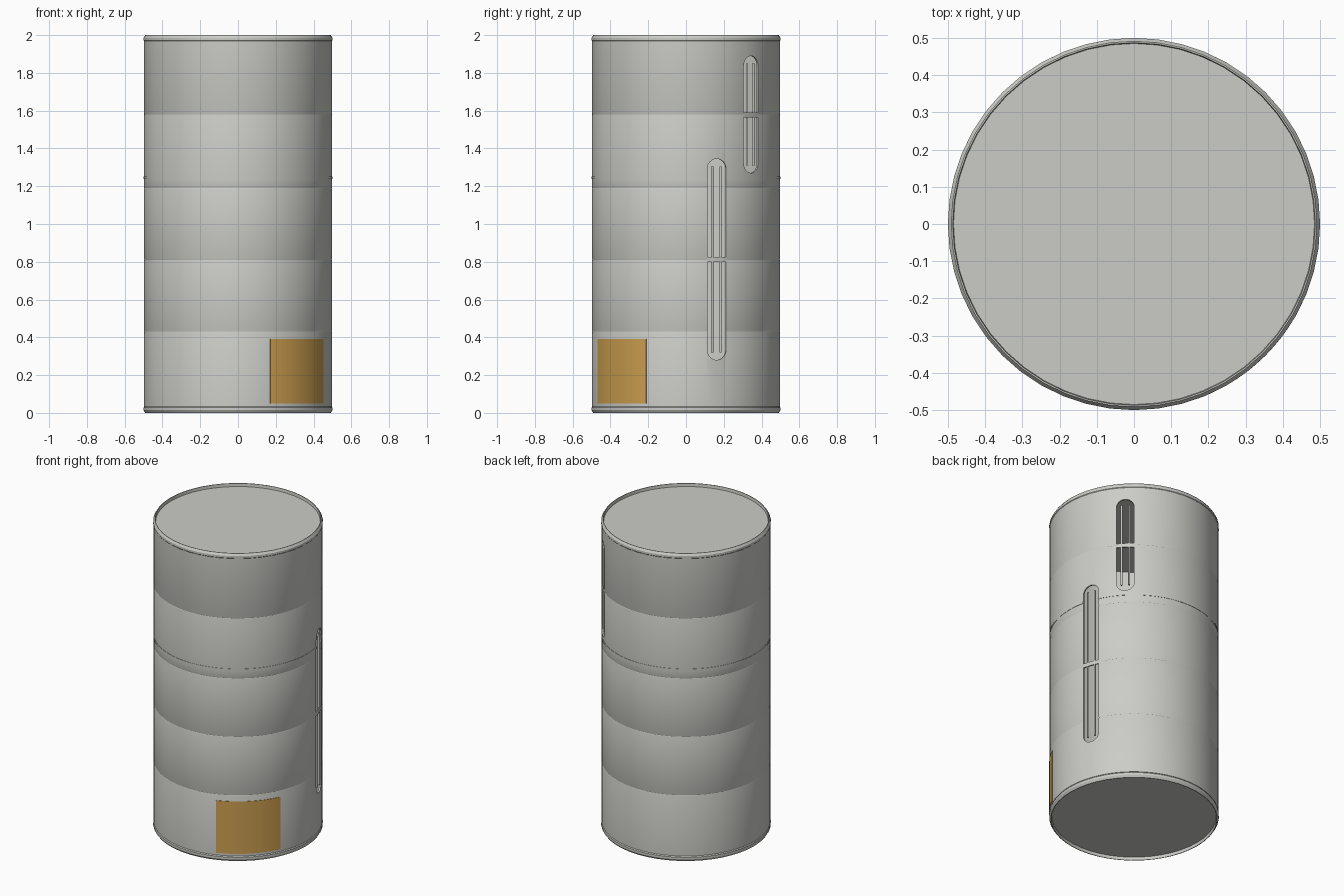
import bpy, bmesh
from math import cos, sin, pi, radians
from mathutils import Matrix

old = bpy.data.objects.get("Cube")
if old:
    bpy.data.objects.remove(old, do_unlink=True)


def material(name, rgb):
    m = bpy.data.materials.new(name)
    m.use_nodes = True
    m.diffuse_color = (*rgb, 1)
    bsdf = next(n for n in m.node_tree.nodes if n.type == 'BSDF_PRINCIPLED')
    bsdf.inputs["Base Color"].default_value = (*rgb, 1)
    return m


GREY = material("light grey", (0.60, 0.60, 0.57))
AMBER = material("amber", (0.61, 0.35, 0.08))


def finish(name, bm, mat, smooth=True):
    bmesh.ops.recalc_face_normals(bm, faces=bm.faces)
    mesh = bpy.data.meshes.new(name)
    bm.to_mesh(mesh)
    bm.free()
    mesh.materials.append(mat)
    ob = bpy.data.objects.new(name, mesh)
    bpy.context.collection.objects.link(ob)
    if smooth:
        shade(ob)
    return ob


def select(ob):
    bpy.ops.object.select_all(action='DESELECT')
    ob.select_set(True)
    bpy.context.view_layer.objects.active = ob


def shade(ob):
    select(ob)
    bpy.ops.object.shade_smooth_by_angle(angle=radians(25))


def lathe(name, section, mat=GREY, start=0, end=360, steps=96):
    """Sweep a closed (radius, z) section around the vertical axis."""
    bm = bmesh.new()
    full = end - start == 360
    rings = []
    for i in range(steps if full else steps + 1):
        a = radians(start + (end - start) * i / steps)
        rings.append([bm.verts.new((r * cos(a), r * sin(a), z)) for r, z in section])
    n = len(section)
    for i in range(steps):
        p, q = rings[i], rings[(i + 1) % len(rings)]
        for j in range(n):
            k = (j + 1) % n
            bm.faces.new((p[j], q[j], q[k], p[k]))
    if not full:
        bm.faces.new(rings[0])
        bm.faces.new(rings[-1])
    return finish(name, bm, mat)


def band(r0, r1, z0, z1):
    return [(r0, z0), (r1, z0), (r1, z1), (r0, z1)]


def wall(z0, z1, seams):
    """Thin wall section with hairline seams on the outside."""
    pts = [(INNER, z0), (OUTER, z0)]
    for s in seams:
        pts += [(OUTER, s - 0.003), (OUTER - 0.001, s), (OUTER, s + 0.003)]
    return pts + [(OUTER, z1), (INNER, z1)]


def disc(name, z, r, depth):
    bm = bmesh.new()
    bmesh.ops.create_cone(bm, cap_ends=True, segments=96, radius1=r, radius2=r,
                          depth=depth, matrix=Matrix.Translation((0, 0, z)))
    return finish(name, bm, GREY)


def pill_cutter(angle, width, z0, z1):
    """Upright rounded bar pointing outwards at the given angle."""
    bm = bmesh.new()
    r, half = width / 2, 12
    outline = []
    for centre, turn in ((z1 - r, 0), (z0 + r, pi)):
        for i in range(half + 1):
            a = turn + pi * i / half
            outline.append((r * cos(a), centre + r * sin(a)))
    face = bm.faces.new([bm.verts.new((0.4, y, z)) for y, z in outline])
    out = bmesh.ops.extrude_face_region(bm, geom=[face])
    bmesh.ops.translate(bm, vec=(0.2, 0, 0),
                        verts=[v for v in out["geom"] if isinstance(v, bmesh.types.BMVert)])
    bm.transform(Matrix.Rotation(radians(angle), 4, 'Z'))
    ob = finish("slot_cutter", bm, GREY, False)
    ob.hide_render = True
    return ob


OUTER, INNER = 0.497, 0.487

# Hollow drum walls and the joint ring between them
lower_wall = lathe("lower_wall", wall(0.035, 1.237, (0.43, 0.81, 1.19)))
upper_wall = lathe("upper_wall", wall(1.252, 1.972, (1.58,)))
joint_ring = lathe("joint_ring", band(INNER, 0.499, 1.237, 1.252))

# Beaded rims, mirrored top and bottom, with recessed end caps
rim = [(0.482, 0.04), (0.494, 0.042), (0.494, 0.036), (0.500, 0.028),
       (0.500, 0.014), (0.491, 0.0), (0.487, 0.0), (0.485, 0.02)]
lathe("bottom_rim", rim, steps=48)
lathe("top_rim", [(r, 2 - z) for r, z in rim], steps=48)
disc("bottom_cap", 0.03, 0.487, 0.02)
disc("top_cap", 1.97, 0.487, 0.02)

# Upright sight slots, each with two thin rods and a cross clip
SLOTS = (("lower", 19.2, 0.28, 1.345, 0.812), ("upper", 44, 1.27, 1.89, 1.578))
for label, angle, z0, z1, clip in SLOTS:
    cutter = pill_cutter(angle, 0.105, z0, z1)
    for part in (lower_wall, upper_wall, joint_ring):
        mod = part.modifiers.new("slot", 'BOOLEAN')
        mod.operation = 'DIFFERENCE'
        mod.solver = 'EXACT'
        mod.object = cutter
        select(part)
        bpy.ops.object.modifier_apply(modifier=mod.name)
    bpy.data.objects.remove(cutter, do_unlink=True)

    turn = Matrix.Rotation(radians(angle), 4, 'Z')
    bm = bmesh.new()
    for side in (-1, 1):
        spot = Matrix.Translation((0.489, side * 0.023, (z0 + z1) / 2))
        bmesh.ops.create_cone(bm, cap_ends=True, segments=12, radius1=0.006,
                              radius2=0.006, depth=z1 - z0 - 0.08, matrix=turn @ spot)
    finish(label + "_slot_rods", bm, GREY)
    lathe(label + "_slot_clip", band(0.488, 0.4965, clip - 0.013, clip + 0.013),
          start=angle - 6.3, end=angle + 6.3, steps=6)

for part in (lower_wall, upper_wall, joint_ring):
    shade(part)

# Curved label plate near the base
lathe("label_plate", band(0.495, 0.4995, 0.05, 0.39), AMBER, -70, -25, 24)
